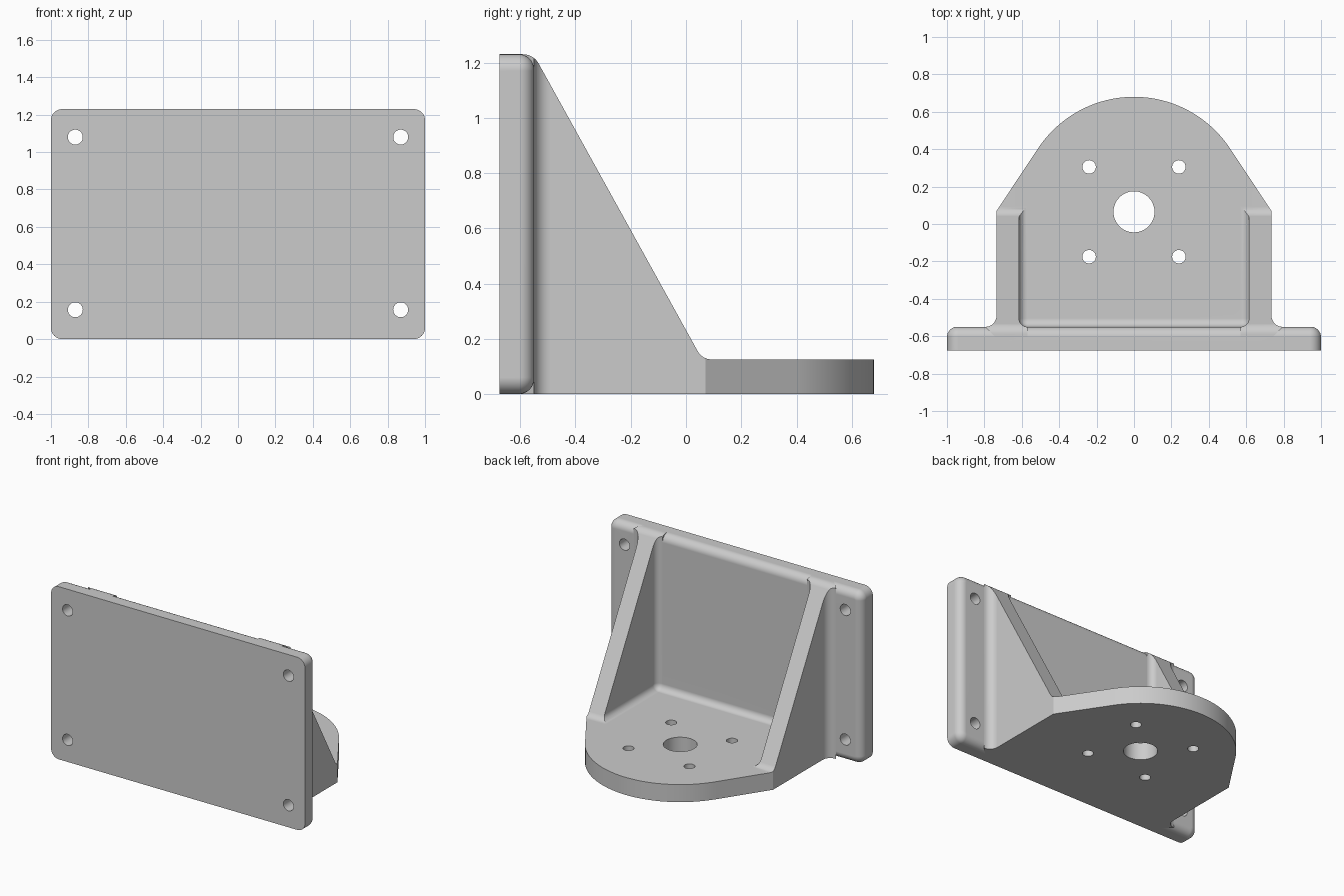
import bpy, bmesh, math
from mathutils import Vector

if "Cube" in bpy.data.objects:
    bpy.data.objects.remove(bpy.data.objects["Cube"], do_unlink=True)

WIDTH, HEIGHT = 2.0, 1.23
FRONT, BACK, TIP = -0.675, -0.55, 0.68    # wall faces and nose of the shelf
SHELF = 0.125                             # shelf thickness
OUTER, INNER = 0.735, 0.615               # gusset faces
ROUND, COVE = 0.055, 0.045
HUB_Y, HUB_R = 0.065, 0.615

grey = bpy.data.materials.new("light_grey")
grey.use_nodes = True
grey.diffuse_color = (0.6, 0.6, 0.6, 1)
grey.node_tree.nodes["Principled BSDF"].inputs["Base Color"].default_value = (0.6, 0.6, 0.6, 1)


def finish(name, bm):
    bmesh.ops.recalc_face_normals(bm, faces=bm.faces)
    mesh = bpy.data.meshes.new(name)
    bm.to_mesh(mesh)
    bm.free()
    mesh.materials.append(grey)
    obj = bpy.data.objects.new(name, mesh)
    bpy.context.collection.objects.link(obj)
    return obj


def loft(name, rings):
    """Skin a stack of matching closed rings and cap both ends."""
    bm = bmesh.new()
    rows = [[bm.verts.new(p) for p in ring] for ring in rings]
    n = len(rows[0])
    for a, b in zip(rows, rows[1:]):
        for i in range(n):
            bm.faces.new((a[i], a[(i + 1) % n], b[(i + 1) % n], b[i]))
    bm.faces.new(rows[0])
    bm.faces.new(rows[-1])
    return finish(name, bm)


def rounded(points, steps=8):
    """Replace each corner (u, v, radius) by an arc."""
    out = []
    for i, (u, v, r) in enumerate(points):
        p = Vector((u, v))
        if not r:
            out.append(p)
            continue
        a = (Vector(points[i - 1][:2]) - p).normalized()
        b = (Vector(points[(i + 1) % len(points)][:2]) - p).normalized()
        half = a.angle(b) / 2
        centre = p + (a + b).normalized() * r / math.sin(half)
        start = p + a * r / math.tan(half) - centre
        end = p + b * r / math.tan(half) - centre
        turn = start.angle(end)
        for k in range(steps + 1):
            t = k / steps
            out.append(centre + (start * math.sin((1 - t) * turn)
                                 + end * math.sin(t * turn)) / math.sin(turn))
    return out


def box(name, lo, hi, bevel=0):
    bm = bmesh.new()
    bmesh.ops.create_cube(bm, size=1)
    for v in bm.verts:
        v.co = [h if c > 0 else l for c, l, h in zip(v.co, lo, hi)]
    if bevel:
        bmesh.ops.bevel(bm, geom=bm.edges[:], offset=bevel, segments=8,
                        profile=0.5, affect='EDGES')
    return finish(name, bm)


def drill(x, y, z, r, axis):
    """Cylindrical cutter along Y or Z."""
    ring = [(r * math.cos(k * math.tau / 32), r * math.sin(k * math.tau / 32)) for k in range(32)]
    if axis == 'Y':
        return loft("drill", [[(x + u, y + d, z + v) for u, v in ring] for d in (-0.2, 0.2)])
    return loft("drill", [[(x + u, y + v, z + d) for u, v in ring] for d in (-0.2, 0.2)])


def boolean(target, tool, operation):
    mod = target.modifiers.new(operation, 'BOOLEAN')
    mod.object, mod.operation, mod.solver = tool, operation, 'EXACT'
    bpy.context.view_layer.objects.active = target
    bpy.ops.object.modifier_apply(modifier=mod.name)
    bpy.data.objects.remove(tool, do_unlink=True)


# Mounting wall: rounded rectangle with its rear rim rolled over
def wall_ring(y, inset):
    w, z0, z1, r = WIDTH / 2 - inset, inset, HEIGHT - inset, 0.06 - inset
    corners = [(-w, z0, r), (w, z0, r), (w, z1, r), (-w, z1, r)]
    return [(p.x, y, p.y) for p in rounded(corners)]


rings = [wall_ring(FRONT, 0)]
for k in range(9):
    a = k / 8 * math.pi / 2
    rings.append(wall_ring(BACK - ROUND * (1 - math.sin(a)), ROUND * (1 - math.cos(a))))
wall = loft("bracket", rings)

# Shelf and gussets: plan outline crossed with the side profile
a0 = math.acos(HUB_R / OUTER)
half = [(OUTER - 0.02, BACK - 0.08, 0), (OUTER + 0.062, BACK, 0), (OUTER, BACK, 0.06), (OUTER, HUB_Y + 0.005, 0)]
nose = [(HUB_R * math.cos(t), HUB_Y + HUB_R * math.sin(t), 0)
        for t in (a0 + (math.pi - 2 * a0) * k / 40 for k in range(41))]
outline = rounded(half + nose + [(-x, y, r) for x, y, r in reversed(half)])
body = loft("shelf_and_gussets", [[(p.x, p.y, z) for p in outline] for z in (0, HEIGHT)])
side = rounded([(-0.66, 0, 0), (TIP + 0.1, 0, 0), (TIP + 0.1, SHELF, 0),
                (0.059, SHELF, 0.06), (-0.552, HEIGHT, 0.065), (-0.66, HEIGHT, 0)])
boolean(body, loft("side_profile", [[(x, p.x, p.y) for p in side] for x in (-1.2, 1.2)]), 'INTERSECT')

# Coved pocket between the gussets, and clearance for the wall's top rim
boolean(body, box("pocket", (-INNER, BACK, SHELF), (INNER, 1.5, 2), COVE), 'DIFFERENCE')
w = INNER - COVE
boolean(body, box("rim_clearance", (-w, -0.8, 0.3), (w, BACK + 0.03, 2)), 'DIFFERENCE')
boolean(wall, body, 'UNION')

# Wall screw holes, shelf screw holes and the central bore
for sx in (-1, 1):
    for z in (0.157, 1.08):
        boolean(wall, drill(sx * 0.87, -0.61, z, 0.04, 'Y'), 'DIFFERENCE')
    for sy in (-1, 1):
        boolean(wall, drill(sx * 0.24, HUB_Y + sy * 0.24, 0.06, 0.036, 'Z'), 'DIFFERENCE')
boolean(wall, drill(0, HUB_Y, 0.06, 0.11, 'Z'), 'DIFFERENCE')

# Smooth coves and rims while keeping hard edges crisp
bpy.ops.object.select_all(action='DESELECT')
wall.select_set(True)
bpy.context.view_layer.objects.active = wall
bpy.ops.object.shade_smooth_by_angle(angle=math.radians(25))
weighted = wall.modifiers.new("face_weighted_normals", 'WEIGHTED_NORMAL')
weighted.keep_sharp = True
